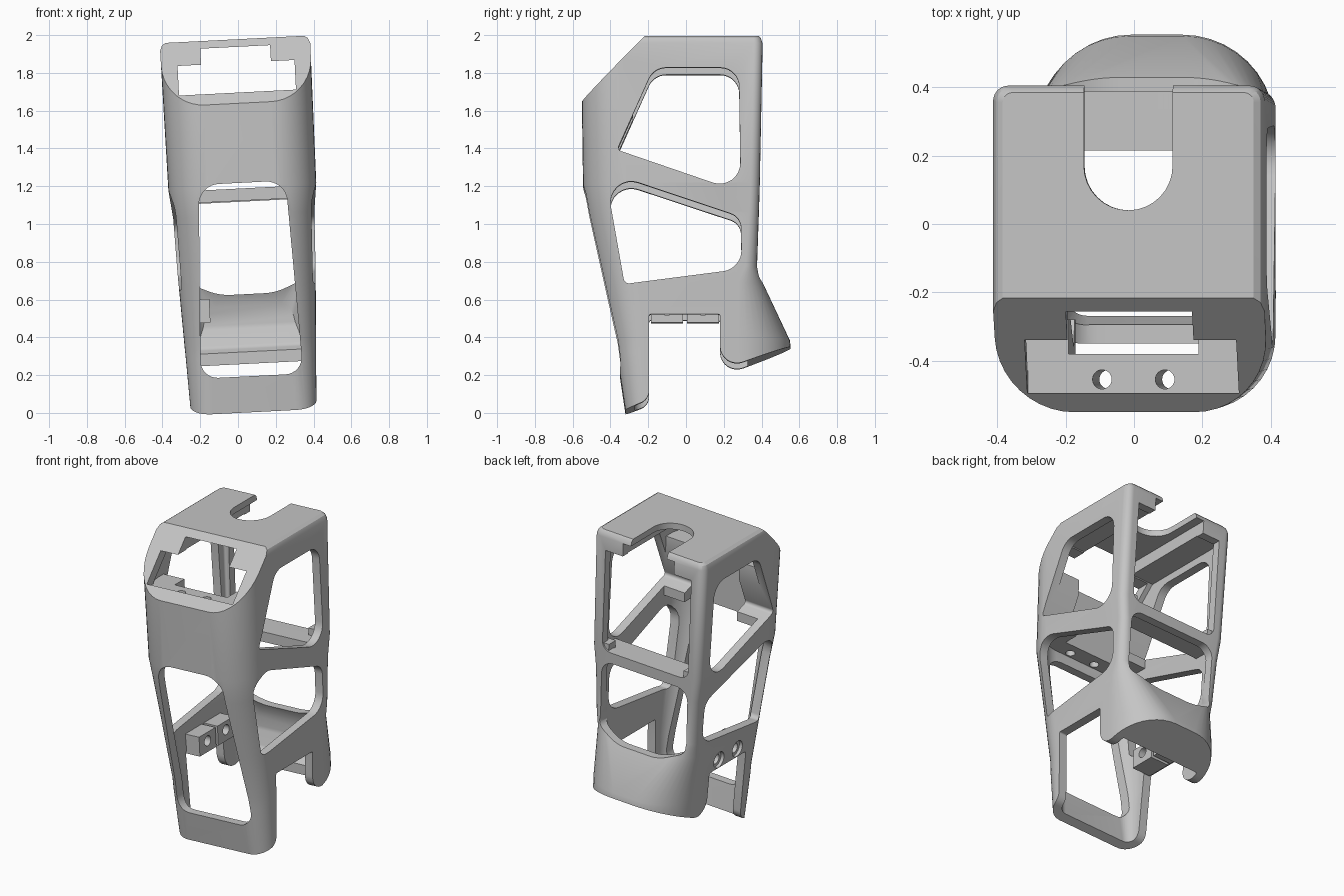
import bpy, bmesh, math
from mathutils import Matrix, Vector

if "Cube" in bpy.data.objects:
    bpy.data.objects.remove(bpy.data.objects["Cube"], do_unlink=True)

grey = bpy.data.materials.new("shell grey")
grey.use_nodes = True
COLOUR = (0.56, 0.56, 0.56, 1)
grey.diffuse_color = COLOUR
grey.node_tree.nodes["Principled BSDF"].inputs["Base Color"].default_value = COLOUR

# The whole frame leans slightly sideways
LEAN = Matrix.Translation((0.084, 0, 0)) @ Matrix.Rotation(-0.051, 4, 'Y')
WALL = 0.055
cutters = []


def make(name, bm):
    bmesh.ops.recalc_face_normals(bm, faces=bm.faces[:])
    mesh = bpy.data.meshes.new(name)
    bm.to_mesh(mesh)
    bm.free()
    obj = bpy.data.objects.new(name, mesh)
    bpy.context.collection.objects.link(obj)
    mesh.materials.append(grey)
    return obj


def box(name, x, y, z):
    bm = bmesh.new()
    bmesh.ops.create_cube(bm, size=1)
    for v in bm.verts:
        for i, (a, b) in enumerate((x, y, z)):
            v.co[i] = a if v.co[i] < 0 else b
    return make(name, bm)


def rounded(points, steps=8):
    """Polygon of (u, v, radius) with its corners rounded."""
    out = []
    for i, (u, v, r) in enumerate(points):
        p = Vector((u, v))
        a = (Vector(points[i - 1][:2]) - p).normalized()
        b = (Vector(points[(i + 1) % len(points)][:2]) - p).normalized()
        if r == 0:
            out.append(p)
            continue
        d = r / math.tan(a.angle(b) / 2)
        mid = p + (a + b).normalized() * r / math.sin(a.angle(b) / 2)
        s, e = p + a * d - mid, p + b * d - mid
        turn = -s.angle_signed(e)
        for k in range(steps + 1):
            out.append(mid + Matrix.Rotation(turn * k / steps, 2) @ s)
    return out


def prism(name, points, axis, lo, hi):
    """Extrude a rounded outline along x (outline y,z) or y (outline x,z)."""
    bm = bmesh.new()
    rings = []
    for d in (lo, hi):
        rings.append([bm.verts.new((d, u, v) if axis == 'x' else (u, d, v))
                      for u, v in rounded(points)])
    n = len(rings[0])
    for ring in rings:
        bm.faces.new(ring)
    for i in range(n):
        bm.faces.new((rings[0][i], rings[0][(i + 1) % n], rings[1][(i + 1) % n], rings[1][i]))
    return make(name, bm)


def rod(name, r, centre, depth, axis):
    bm = bmesh.new()
    bmesh.ops.create_cone(bm, cap_ends=True, segments=32, radius1=r, radius2=r, depth=depth)
    turn = Matrix.Rotation(math.pi / 2, 4, 'Y') if axis == 'x' else Matrix()
    bm.transform(Matrix.Translation(centre) @ turn)
    return make(name, bm)


def loft(name, sections, inset, chamfer_shift):
    """Skin rounded rectangles (z, front, back, half width, front r, back r)."""
    bm = bmesh.new()
    rings = []
    for z, f, b, w, rf, rb in sections:
        f, b, w = f + inset, b - inset, w - inset
        rf, rb = max(rf - inset, 0.015), max(rb - inset, 0.015)
        outline = rounded([(-w, f, rf), (w, f, rf), (w, b, rb), (-w, b, rb)], 10)
        rings.append([bm.verts.new((p.x, p.y, z)) for p in outline])
    n = len(rings[0])
    for lo, hi in zip(rings, rings[1:]):
        for i in range(n):
            bm.faces.new((lo[i], lo[(i + 1) % n], hi[(i + 1) % n], hi[i]))
    bm.faces.new(rings[0])
    bm.faces.new(rings[-1])
    # Slanted upper front
    normal = Vector((0, -0.34, 0.335)).normalized()
    cut = bmesh.ops.bisect_plane(bm, geom=bm.verts[:] + bm.edges[:] + bm.faces[:], clear_outer=True,
                                 plane_co=Vector((0, -0.555, 1.637)) - normal * chamfer_shift,
                                 plane_no=normal)
    edges = [e for e in cut["geom_cut"] if isinstance(e, bmesh.types.BMEdge)]
    bmesh.ops.contextual_create(bm, geom=edges)
    return make(name, bm)


def cut(target, cutter):
    mod = target.modifiers.new("cut", 'BOOLEAN')
    mod.operation = 'DIFFERENCE'
    mod.solver = 'EXACT'
    mod.object = cutter
    cutter.hide_render = True
    cutters.append(cutter)


# Main shell body
BODY = [(-0.1, -0.305, 0.56, 0.328, 0.10, 0.28),
        (0.3, -0.365, 0.56, 0.345, 0.14, 0.28),
        (0.38, -0.38, 0.55, 0.349, 0.16, 0.27),
        (0.67, -0.445, 0.41, 0.362, 0.19, 0.13),
        (0.76, -0.465, 0.375, 0.366, 0.2, 0.06),
        (1.05, -0.525, 0.385, 0.374, 0.21, 0.05),
        (1.2, -0.545, 0.39, 0.392, 0.22, 0.05)]
RIM = (-0.555, 0.405, 0.398, 0.22, 0.045)
TOP = [(1.94, *RIM), (1.967, -0.545, 0.397, 0.387, 0.21, 0.04), (1.98, -0.53, 0.385, 0.368, 0.2, 0.03)]
shell = loft("shell", BODY + TOP, 0, 0)

# Cavity, leaving a scooped lip in the rear flap and a thick front block with two arms
cavity = loft("cavity", [(-0.2, *BODY[0][1:])] + BODY + [(1.86, *RIM)], WALL, 0.06)
cut(cavity, prism("flap_lip", [(0.325, -0.4, 0), (0.325, 0.325, 0), (0.37, 0.35, 0.04), (0.405, 0.46, 0.08),
                               (0.405, 0.6, 0), (0.8, 0.6, 0), (0.8, -0.4, 0)], 'x', -1, 1))
front_block = box("front_block", (-1, 1), (-1, -0.28), (1.285, 1.675))
cut(front_block, box("block_notch", (-0.19, 0.19), (-0.38, 0), (1, 2)))
cut(cavity, front_block)
cut(shell, cavity)

# Lower edge: front leg, side notch and rear flap
cut(shell, prism("lower_edge_cut", [(-0.7, -0.4, 0), (-0.7, -0.15, 0), (-0.195, 0.055, 0.07), (-0.195, 0.505, 0.01),
                                    (0.18, 0.505, 0.01), (0.18, 0.208, 0.09), (0.8, 0.435, 0), (0.8, -0.4, 0)],
                 'x', -1, 1))

# Side windows, through both walls
cut(shell, prism("upper_side_window", [(-0.365, 1.375, 0.02), (-0.17, 1.81, 0.1),
                                       (0.28, 1.81, 0.1), (0.29, 1.15, 0.11)], 'x', -1, 1))
cut(shell, prism("lower_side_window", [(-0.43, 1.26, 0.11), (0.29, 1.02, 0.08),
                                       (0.295, 0.745, 0.11), (-0.325, 0.665, 0.03)], 'x', -1, 1))

# Front and rear windows
cut(shell, prism("front_window", [(-0.23, 1.22, 0.11), (0.23, 1.22, 0.11),
                                  (0.272, 0.195, 0.09), (-0.272, 0.195, 0.09)], 'y', -1, -0.2))
cut(shell, prism("lower_rear_window", [(-0.31, 1.12, 0.08), (0.31, 1.12, 0.08), (0.31, 0.70, 0.05),
                                       (0.15, 0.63, 0.3), (-0.15, 0.63, 0.3), (-0.31, 0.70, 0.05)],
                 'y', 0.15, 1))
cut(shell, prism("upper_rear_window", [(-0.31, 1.855, 0), (0.31, 1.855, 0),
                                       (0.31, 1.19, 0.06), (-0.31, 1.19, 0.06)], 'y', 0.2, 1))

# Slanted opening and the channel under the top plate
cut(shell, box("slanted_opening", (-0.31, 0.31), (-0.495, -0.1), (1.675, 1.855)))
cut(shell, box("top_channel", (-0.185, 0.185), (-0.495, 1), (1.80, 1.94)))

# Round-ended slot in the top plate
cut(shell, box("slot_cut", (-0.13, 0.13), (0.17, 1), (1.8, 2.2)))
cut(shell, rod("slot_end_cut", 0.13, (0, 0.17, 2), 0.4, 'z'))

# Holes down through the front block, rear ledge with raised ends
parts = [shell, box("rear_ledge", (-0.34, 0.34), (0.215, 0.38), (1.125, 1.19))]
for side, label in ((-1, "right"), (1, "left")):
    cut(shell, rod("block_hole", 0.028, (side * 0.092, -0.455, 1.48), 0.6, 'z'))
    xs = sorted((side * 0.27, side * 0.34))
    parts.append(box(label + "_ledge_end", xs, (0.31, 0.38), (1.18, 1.235)))

# Screw blocks inside the right wall
for y, label in ((-0.1, "front"), (0.09, "rear")):
    block = box(label + "_screw_block", (-0.335, -0.205), (y - 0.085, y + 0.085), (0.49, 0.615))
    cut(block, rod("screw_hole", 0.032, (-0.3, y, 0.56), 0.6, 'x'))
    cut(shell, rod("screw_recess", 0.052, (-0.35, y, 0.56), 0.12, 'x'))
    parts.append(block)

# Bake the cuts, lean the parts and shade
bpy.context.view_layer.update()
graph = bpy.context.evaluated_depsgraph_get()
baked = [bpy.data.meshes.new_from_object(p.evaluated_get(graph)) for p in parts]
for part, mesh in zip(parts, baked):
    part.modifiers.clear()
    mesh.transform(LEAN)
    part.data = mesh
for cutter in cutters:
    bpy.data.objects.remove(cutter, do_unlink=True)
bpy.ops.object.select_all(action='DESELECT')
for part in parts:
    part.select_set(True)
bpy.context.view_layer.objects.active = shell
bpy.ops.object.shade_smooth_by_angle(angle=math.radians(30))
